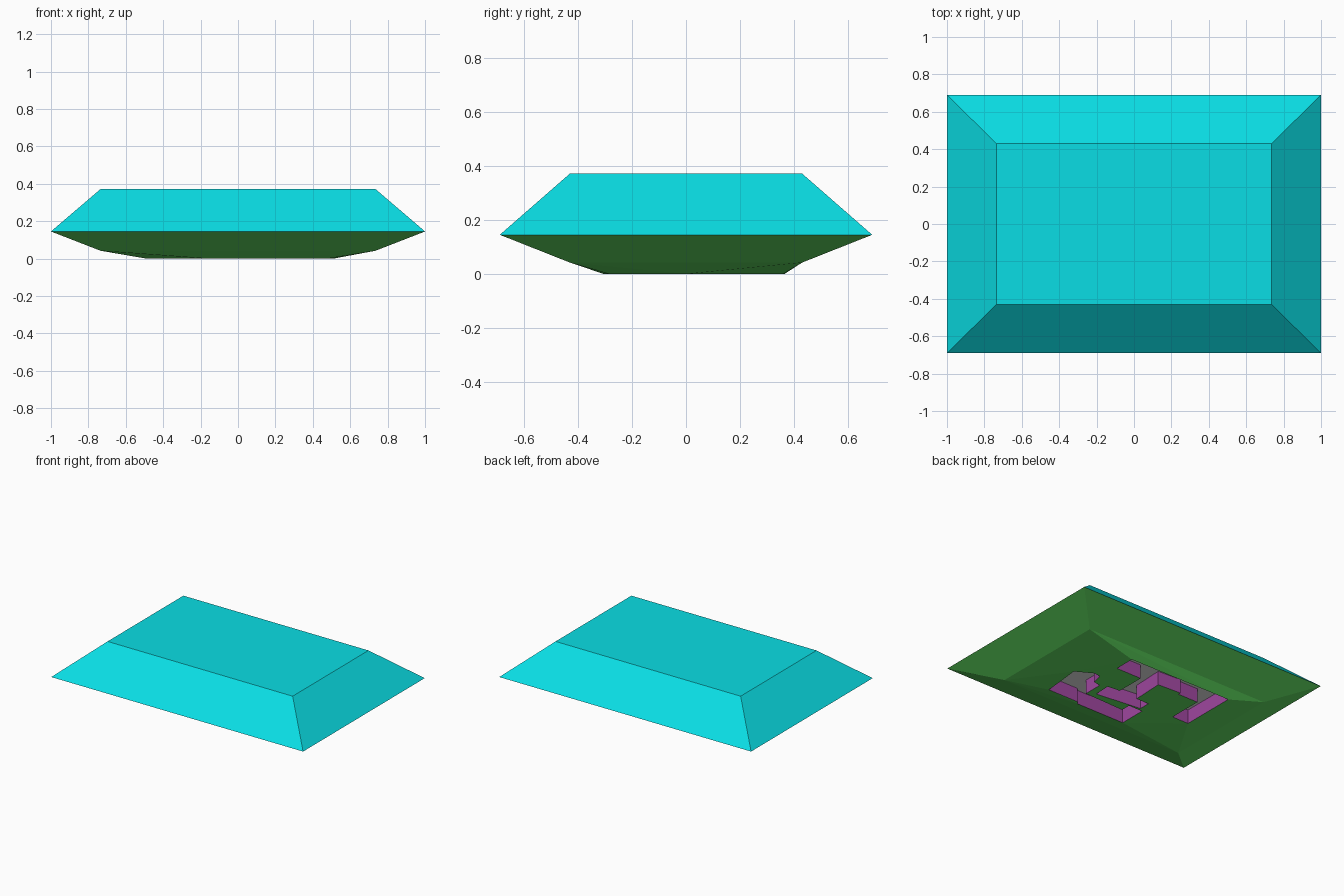
import bpy, bmesh

if "Cube" in bpy.data.objects:
    bpy.data.objects.remove(bpy.data.objects["Cube"])

RIM, SHOULDER = (1.0, 0.69), (0.735, 0.43)
Z_RIM, Z_SHOULDER, Z_TOP, DEPTH = 0.145, 0.042, 0.372, 0.10

def material(name, rgb):
    m = bpy.data.materials.new(name)
    m.diffuse_color = (*rgb, 1)
    m.use_nodes = True
    m.node_tree.nodes["Principled BSDF"].inputs["Base Color"].default_value = m.diffuse_color
    return m

teal = material("teal", (0.003, 0.73, 0.78))
green = material("green", (0.12, 0.74, 0.12))
purple = material("purple", (0.345, 0.063, 0.345))
grey = material("light grey", (0.8, 0.8, 0.8))

def make_object(name, bm, mats):
    bmesh.ops.recalc_face_normals(bm, faces=bm.faces)
    me = bpy.data.meshes.new(name)
    bm.to_mesh(me)
    bm.free()
    for m in mats:
        me.materials.append(m)
    ob = bpy.data.objects.new(name, me)
    bpy.context.collection.objects.link(ob)
    return ob

def ring(bm, half, z):
    return [bm.verts.new((sx * half[0], sy * half[1], z))
            for sx, sy in ((-1, -1), (1, -1), (1, 1), (-1, 1))]

def bridge(bm, a, b):
    for i in range(4):
        j = (i + 1) % 4
        bm.faces.new((a[i], a[j], b[j], b[i]))

def drop_faces_at(bm, z):
    flat = [f for f in bm.faces if all(abs(v.co.z - z) < 1e-4 for v in f.verts)]
    bmesh.ops.delete(bm, geom=flat, context='FACES_ONLY')

# Outlines of the recessed channels in the underside
channels = {
    "hooked_channel": [(0.32, 0.21), (0.32, 0.36), (-0.49, 0.365), (-0.49, -0.04),
                       (-0.36, -0.04), (-0.36, 0.21), (-0.20, 0.21), (-0.20, 0.23),
                       (-0.02, 0.22), (-0.03, -0.01),
                       (-0.13, -0.01), (-0.13, -0.09), (0.21, -0.13), (0.215, -0.01),
                       (0.12, 0.0), (0.12, 0.21)],
    "corner_channel": [(0.48, -0.285), (0.495, -0.13), (0.51, 0.0), (0.39, 0.068),
                       (0.34, 0.06), (0.32, -0.02), (0.265, -0.03), (0.265, -0.17),
                       (-0.05, -0.18), (-0.05, -0.11), (-0.16, -0.11), (-0.16, -0.305),
                       (0.22, -0.305), (0.24, -0.285)],
}

# Upper shell: sloped sides with a flat top
bm = bmesh.new()
low, high = ring(bm, RIM, Z_RIM), ring(bm, SHOULDER, Z_TOP)
bridge(bm, low, high)
bm.faces.new(high)
roof = make_object("upper_shell", bm, [teal])
if roof.data.polygons[-1].normal.z < 0:
    roof.data.flip_normals()

# Lower shell: faceted belly under a sloped rim
bm = bmesh.new()
shoulder = ring(bm, SHOULDER, Z_SHOULDER)
pts = [bm.verts.new((x, y, 0)) for o in channels.values() for x, y in o]
bmesh.ops.convex_hull(bm, input=shoulder + pts)
drop_faces_at(bm, Z_SHOULDER)
bmesh.ops.delete(bm, geom=[v for v in bm.verts if not v.link_faces], context='VERTS')
bmesh.ops.delete(bm, geom=[e for e in bm.edges if not e.link_faces], context='EDGES')
bmesh.ops.dissolve_limit(bm, angle_limit=0.005, verts=bm.verts, edges=bm.edges)
shoulder = [min(bm.verts, key=lambda v: (v.co.x - sx * SHOULDER[0]) ** 2
                + (v.co.y - sy * SHOULDER[1]) ** 2)
            for sx, sy in ((-1, -1), (1, -1), (1, 1), (-1, 1))]
rim = ring(bm, RIM, Z_RIM)
bridge(bm, shoulder, rim)
bm.faces.new(rim)
belly = make_object("lower_shell", bm, [green])

# Cut the channels
for name, outline in channels.items():
    bm = bmesh.new()
    face = bm.faces.new([bm.verts.new((x, y, -0.05)) for x, y in outline])
    up = bmesh.ops.extrude_face_region(bm, geom=[face])["geom"]
    bmesh.ops.translate(bm, verts=[g for g in up if isinstance(g, bmesh.types.BMVert)],
                        vec=(0, 0, 0.05 + DEPTH))
    cutter = make_object(name + "_cutter", bm, [])
    cutter.hide_render = True
    mod = belly.modifiers.new(name, 'BOOLEAN')
    mod.operation, mod.solver, mod.object = 'DIFFERENCE', 'EXACT', cutter

bpy.context.view_layer.update()
dg = bpy.context.evaluated_depsgraph_get()
cut = bpy.data.meshes.new_from_object(belly.evaluated_get(dg))
belly.modifiers.clear()
belly.data = cut
for ob in [o for o in bpy.data.objects if o.name.endswith("_cutter")]:
    bpy.data.objects.remove(ob)

# Open the hidden joint, then colour channel walls and ceilings
cut.materials.clear()
for m in (green, purple, grey):
    cut.materials.append(m)
bm = bmesh.new()
bm.from_mesh(cut)
drop_faces_at(bm, Z_RIM)
bm.normal_update()
for f in bm.faces:
    if abs(f.normal.z) < 0.05:
        f.material_index = 1
    elif all(abs(v.co.z - DEPTH) < 1e-3 for v in f.verts):
        f.material_index = 2
    else:
        f.material_index = 0
bm.to_mesh(cut)
bm.free()
